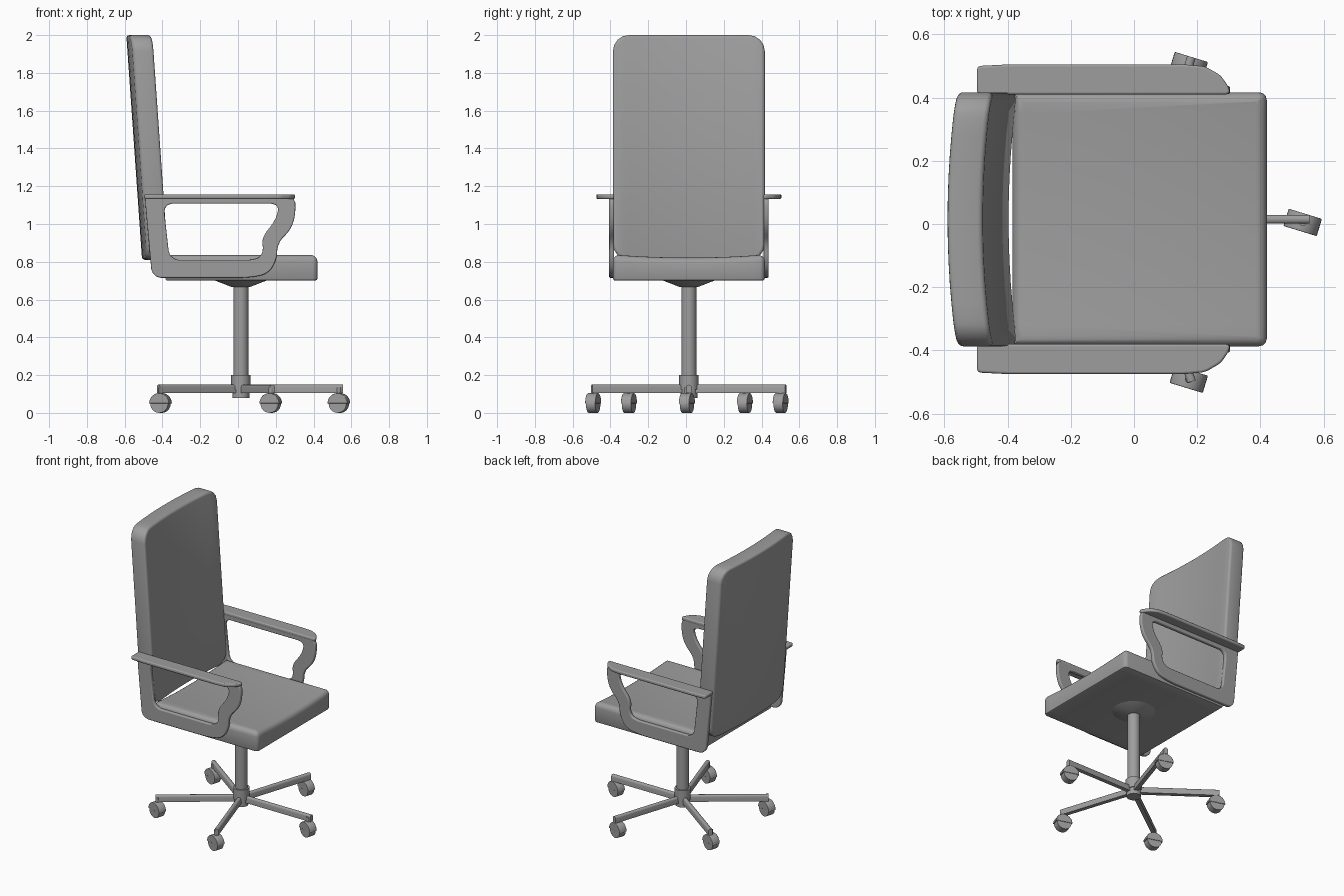
import bpy, bmesh
from math import radians, pi, sin, cos

if "Cube" in bpy.data.objects:
    bpy.data.objects.remove(bpy.data.objects["Cube"], do_unlink=True)

CX = CY = 0.015          # axis of the column and the symmetry plane
grey = bpy.data.materials.new("plain_grey")
grey.use_nodes = True
grey.diffuse_color = (0.34, 0.34, 0.34, 1)
grey.node_tree.nodes["Principled BSDF"].inputs["Base Color"].default_value = grey.diffuse_color


def finish(ob, name):
    ob.name = ob.data.name = name
    ob.data.materials.clear()
    ob.data.materials.append(grey)
    bpy.ops.object.select_all(action='DESELECT')
    ob.select_set(True)
    bpy.context.view_layer.objects.active = ob
    bpy.ops.object.shade_smooth_by_angle(angle=radians(40))
    return ob


def from_bmesh(bm, name):
    me = bpy.data.meshes.new(name)
    bmesh.ops.recalc_face_normals(bm, faces=bm.faces)
    bm.to_mesh(me)
    bm.free()
    ob = bpy.data.objects.new(name, me)
    bpy.context.collection.objects.link(ob)
    return finish(ob, name)


def rod(name, r1, r2, z1, z2, sides=24):
    bpy.ops.mesh.primitive_cone_add(vertices=sides, radius1=r1, radius2=r2, depth=z2 - z1,
                                    location=(CX, CY, (z1 + z2) / 2))
    return finish(bpy.context.object, name)


def box(size, centre):
    bm = bmesh.new()
    bmesh.ops.create_cube(bm, size=1)
    for v in bm.verts:
        v.co = [c + a * s for a, s, c in zip(v.co, size, centre)]
    return bm


def bevel(bm, test, width, segments):
    edges = [e for e in bm.edges if test(*(v.co for v in e.verts))]
    bmesh.ops.bevel(bm, geom=edges, offset=width, segments=segments, profile=0.5, affect='EDGES')


def slice_across(bm, half, count=12):
    for i in range(1, count):
        y = CY + half * (2 * i / count - 1)
        bmesh.ops.bisect_plane(bm, geom=bm.verts[:] + bm.edges[:] + bm.faces[:],
                               plane_co=(0, y, 0), plane_no=(0, 1, 0))


def rounded(points, limit=0.03, passes=2):
    """Cut the corners of a closed outline, by a limited length."""
    for _ in range(passes):
        out = []
        for i, p in enumerate(points):
            q = points[(i + 1) % len(points)]
            d = ((q[0] - p[0]) ** 2 + (q[1] - p[1]) ** 2) ** 0.5
            t = min(0.25, limit / d)
            out += [(p[0] + (q[0] - p[0]) * k, p[1] + (q[1] - p[1]) * k) for k in (t, 1 - t)]
        points, limit = out, limit / 2
    return points


def plate(name, outlines, thickness, edge, location, rotation=(0, 0, 0)):
    cu = bpy.data.curves.new(name, 'CURVE')
    cu.dimensions, cu.fill_mode = '2D', 'BOTH'
    cu.extrude = thickness / 2 - edge
    cu.bevel_depth, cu.bevel_resolution, cu.offset = edge, 2, -edge
    for pts in outlines:
        sp = cu.splines.new('POLY')
        sp.points.add(len(pts) - 1)
        for p, (a, b) in zip(sp.points, pts):
            p.co = (a, b, 0, 1)
        sp.use_cyclic_u = True
    ob = bpy.data.objects.new(name, cu)
    ob.location, ob.rotation_euler = location, rotation
    bpy.context.collection.objects.link(ob)
    bpy.ops.object.select_all(action='DESELECT')
    ob.select_set(True)
    bpy.context.view_layer.objects.active = ob
    bpy.ops.object.convert(target='MESH')
    return finish(bpy.context.object, name)


# Seat cushion: rounded block with a shallow hollow across the top
HALF = 0.402
bm = box((0.805, 2 * HALF, 0.138), (0.018, CY, 0.769))
bevel(bm, lambda a, b: a.x > 0 and b.x > 0 and abs(a.z - b.z) > 0.1, 0.025, 3)
bevel(bm, lambda a, b: min(a.z, b.z) > 0.83, 0.035, 4)
bevel(bm, lambda a, b: max(a.z, b.z) < 0.705, 0.012, 2)
slice_across(bm, HALF)
for v in bm.verts:
    t = (v.co.y - CY) / HALF
    if v.co.z > 0.76:
        v.co.z -= 0.016 * (1 - t * t)
from_bmesh(bm, "seat")

# Backrest: rounded slab, curved around the sitter and leaning back
bm = box((0.112, 2 * HALF, 1.19), (-0.452, CY, 1.405))
bevel(bm, lambda a, b: abs(a.x - b.x) > 0.1, 0.085, 4)
bevel(bm, lambda a, b: abs(a.x - b.x) < 0.001, 0.016, 3)
slice_across(bm, HALF)
for v in bm.verts:
    t = (v.co.y - CY) / HALF
    v.co.x += 0.028 * t * t - 0.07 * (v.co.z - 0.81)
from_bmesh(bm, "backrest")

# Armrests: an open side frame with a flat pad on top
frame_outer = [(-.492, 1.15), (-.49, 1.1), (-.455, .715), (.06, .715), (.16, .735), (.205, .81),
               (.21, .9), (.28, .97), (.305, 1.05), (.302, 1.15)]
frame_inner = [(-.395, 1.108), (-.362, .81), (.1, .81), (.135, .85), (.125, .93),
               (.2, 1.02), (.22, 1.108)]
pad_outline = [(-.497, .395), (-.497, .485), (-.4, .49), (.16, .49), (.225, .484),
               (.275, .455), (.302, .415), (.302, .395)]
for side, label in ((1, "left"), (-1, "right")):
    plate(label + "_arm_frame", [rounded(frame_outer), rounded(frame_inner)], 0.026, 0.006,
          (0, CY + side * 0.409, 0), (pi / 2, 0, 0))
    pad = [(x, side * y) for x, y in pad_outline]
    plate(label + "_arm_pad", [rounded(pad, 0.008)], 0.024, 0.007, (0, CY, 1.145))

# Column, hub and seat mount
rod("seat_mount", 0.05, 0.14, 0.667, 0.702, 32)
rod("column", 0.04, 0.04, 0.19, 0.69)
rod("hub", 0.051, 0.051, 0.125, 0.2)
rod("hub_foot", 0.045, 0.045, 0.08, 0.13)

# Five legs, each with a hooded caster
SWIVEL = radians(-17)
hood_outline = [(0.055 * cos(pi * i / 14), 0.055 * sin(pi * i / 14)) for i in range(15)]
for i in range(5):
    a = 2 * pi * i / 5
    bm = box((0.51, 0.028, 0.044), (0.285, 0, 0.127))
    bevel(bm, lambda p, q: min(p.z, q.z) > 0.14 and abs(p.x - q.x) > 0.1, 0.012, 3)
    leg = from_bmesh(bm, f"leg_{i + 1}")
    leg.location, leg.rotation_euler = (CX, CY, 0), (0, 0, a)

    x, y = CX + 0.522 * cos(a) - 0.003, CY + 0.522 * sin(a) - 0.01
    turn = (pi / 2, 0, SWIVEL)
    bpy.ops.mesh.primitive_cylinder_add(vertices=24, radius=0.049, depth=0.05,
                                        location=(x, y, 0.049), rotation=turn)
    finish(bpy.context.object, f"caster_wheel_{i + 1}")
    plate(f"caster_hood_{i + 1}", [hood_outline], 0.057, 0.003, (x, y, 0.05), turn)
    bpy.ops.mesh.primitive_cylinder_add(vertices=12, radius=0.012, depth=0.04,
                                        location=(x, y, 0.115))
    finish(bpy.context.object, f"caster_stem_{i + 1}")
